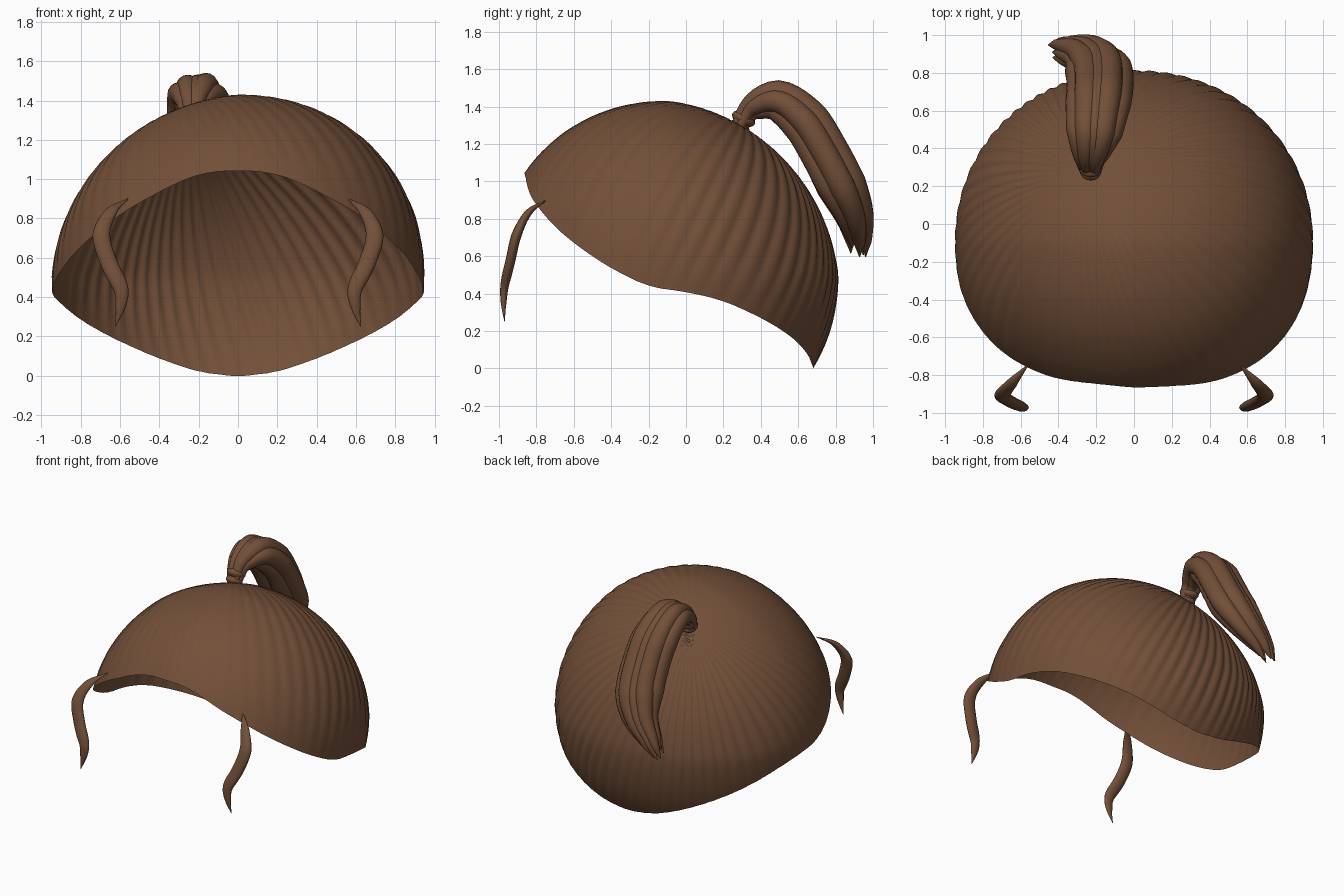
import bpy, bmesh, math
from mathutils import Vector

if "Cube" in bpy.data.objects:
    bpy.data.objects.remove(bpy.data.objects["Cube"])

brown = bpy.data.materials.new("chestnut brown")
brown.diffuse_color = (0.17, 0.079, 0.04, 1)
brown.use_nodes = True
brown.node_tree.nodes["Principled BSDF"].inputs["Base Color"].default_value = brown.diffuse_color


def lerp_table(table, t):
    for (a, va), (b, vb) in zip(table, table[1:]):
        if t <= b:
            return va + (vb - va) * (t - a) / (b - a)
    return table[-1][1]


def spline(pts, t):
    """Catmull-Rom point at t in 0..1."""
    pts = [Vector(p) for p in pts]
    pts = [2 * pts[0] - pts[1]] + pts + [2 * pts[-1] - pts[-2]]
    f = t * (len(pts) - 3)
    i = min(int(f), len(pts) - 4)
    f -= i
    a, b, c, d = pts[i:i + 4]
    return 0.5 * (2 * b + (c - a) * f + (2 * a - 5 * b + 4 * c - d) * f ** 2
                  + (3 * b - a - 3 * c + d) * f ** 3)


def frame(pts, t):
    """Point, sideways axis and normal of a path."""
    tan = (spline(pts, min(t + .01, 1)) - spline(pts, max(t - .01, 0))).normalized()
    side = Vector((1, 0, 0))
    side = (side - tan * side.dot(tan)).normalized()
    return spline(pts, t), side, side.cross(tan)


def finish(bm, name, angle=50):
    mesh = bpy.data.meshes.new(name)
    bm.to_mesh(mesh)
    bm.free()
    mesh.materials.append(brown)
    ob = bpy.data.objects.new(name, mesh)
    bpy.context.collection.objects.link(ob)
    bpy.ops.object.select_all(action='DESELECT')
    ob.select_set(True)
    bpy.context.view_layer.objects.active = ob
    bpy.ops.object.shade_smooth_by_angle(angle=math.radians(angle))
    return ob


def skin(bm, rings):
    for r, s in zip(rings, rings[1:]):
        n = len(r)
        for i in range(n):
            bm.faces.new((r[i], r[(i + 1) % n], s[(i + 1) % n], s[i]))


def sweep(name, section, steps, sides=16):
    """section(t) gives centre, side axis, normal axis (scaled by half widths)."""
    bm = bmesh.new()
    rings = []
    for k in range(steps + 1):
        c, u, v = section(k / steps)
        rings.append([bm.verts.new(c + u * math.cos(a) + v * math.sin(a))
                      for a in (2 * math.pi * i / sides for i in range(sides))])
    skin(bm, rings)
    bm.faces.new(rings[0])
    bm.faces.new(rings[-1])
    bmesh.ops.recalc_face_normals(bm, faces=bm.faces)
    return finish(bm, name)


# Hair cap: open ridged dome, strands fan out from the tie to the rim
C = Vector((0, -0.1, 0.5))
POW = 2.08


def dome_radius(d):
    b = 0.91 if d.y > 0 else 0.925
    f = abs(d.x / 0.947) ** POW + abs(d.y / b) ** POW + abs(d.z / 0.93) ** POW
    up = max(0, d.z)
    return f ** (-1 / POW) * (1 - 0.12 * max(0, d.y) * up - 0.09 * max(0, -d.x) * up)


rim_height = [(0, 1.045), (12, 1.035), (22, .99), (40, .85), (56, .69), (71, .54),
              (84, .435), (96, .41), (108, .365), (122, .275), (135, .19),
              (151, .09), (165, .02), (180, -.005)]


def rim_direction(phi):
    deg = abs((math.degrees(phi) + 180) % 360 - 180)
    z = sum(lerp_table(rim_height, min(180, abs(deg + o))) for o in (-4, 0, 4)) / 3 - C.z
    lo, hi = 0.2, 1.3
    for _ in range(24):
        h = (lo + hi) / 2
        p = Vector((math.sin(phi) * h, -math.cos(phi) * h, z))
        if p.length < dome_radius(p.normalized()):
            lo = h
        else:
            hi = h
    return p.normalized()


RIDGES, PER, ROWS = 60, 6, 34
pole = (Vector((-0.23, 0.27, 1.27)) - C).normalized()
bm = bmesh.new()
columns = RIDGES * PER
rims = [rim_direction(2 * math.pi * i / columns) for i in range(columns)]
rings = []
for k in range(1, ROWS + 1):
    t = k / ROWS
    ring = []
    for i, r in enumerate(rims):
        ang = pole.angle(r)
        d = (pole * math.sin((1 - t) * ang) + r * math.sin(t * ang)) / math.sin(ang)
        phi = 2 * math.pi * i / columns
        back = 0.5 - 0.5 * math.cos(phi)
        fade = min(1, t * ang / 0.8) * min(1, 0.15 + (1 - t) * 4)
        amp = (0.003 + 0.011 * min(1, back * 1.6)) * fade
        wave = math.sin(math.pi * i / PER + 0.8 * math.sin(5 * phi))
        groove = math.sqrt(wave * wave + 0.05) - 0.65
        ring.append(bm.verts.new(C + d * (dome_radius(d) + amp * groove)))
    rings.append(ring)
skin(bm, rings)
top = bm.verts.new(C + pole * dome_radius(pole))
for i in range(columns):
    bm.faces.new((top, rings[0][(i + 1) % columns], rings[0][i]))
bmesh.ops.recalc_face_normals(bm, faces=bm.faces)
if sum(f.normal.dot(f.calc_center_median() - C) for f in bm.faces) < 0:
    bmesh.ops.reverse_faces(bm, faces=bm.faces)
finish(bm, "hair_cap", 80)

# Hair tie: two stacked soft bands around the stem
axis = Vector((0, 0.45, 0.9)).normalized()
for n, (y, z, rad) in enumerate([(.285, 1.29, .058), (.308, 1.335, .066)]):
    def band(t, y=y, z=z, rad=rad):
        s = 2 * t - 1
        w = rad - 0.02 * s * s
        return (Vector((-.23, y, z)) + axis * 0.028 * s, Vector((1, 0, 0)) * w,
                axis.cross(Vector((1, 0, 0))) * w)
    sweep(f"hair_tie_{n + 1}", band, 8, 24)

# Ponytail: bundle of tapered strands along one arched path
tail = [(-.23, .28, 1.28), (-.23, .35, 1.39), (-.21, .49, 1.43), (-.19, .63, 1.325),
        (-.18, .73, 1.165), (-.19, .82, .99), (-.25, .885, .84), (-.35, .915, .71),
        (-.43, .92, .59)]
spread = [(0, .3), (.1, .4), (.25, .85), (.4, 1), (.65, 1.05), (.75, .95), (.88, .75), (1, .65)]
thick = [(0, .35), (.1, .5), (.25, .85), (.4, 1), (.65, 1), (.8, .72), (.92, .42), (1, .04)]
strands = [(0, .07, .97), (62, .075, .98), (125, .07, 1.0), (180, .07, .95),
           (235, .07, .98), (300, .07, .93), (90, .06, 1.0)]
for n, (deg, rad, end) in enumerate(strands):
    def strand(t, deg=deg, rad=rad, end=end):
        p, u, v = frame(tail, t * end)
        s = lerp_table(spread, t)
        a = math.radians(deg) + 0.35 * (t - 0.4)
        w = rad * lerp_table(thick, t)
        flat = .105 - .045 * max(0, t - .7) / .3
        return p + u * math.cos(a) * flat * s + v * math.sin(a) * .064 * s, u * w, v * w
    sweep(f"ponytail_strand_{n + 1}", strand, 40)

# Side locks: mirrored wavy tapered strands in front of the ears
lock = [(.56, -.745, .90), (.645, -.84, .835), (.695, -.905, .715), (.655, -.94, .57),
        (.595, -.97, .44), (.60, -.975, .34), (.625, -.97, .25)]
lock_width = [(0, .06), (.17, .7), (.33, 1), (.6, .95), (.8, .6), (1, .04)]
for sign, name in ((1, "side_lock_right"), (-1, "side_lock_left")):
    def lock_section(t, sign=sign):
        p, u, v = frame([(sign * x, y, z) for x, y, z in lock], t)
        w = lerp_table(lock_width, t)
        return p, u * .045 * w, v * .027 * w
    sweep(name, lock_section, 36)
